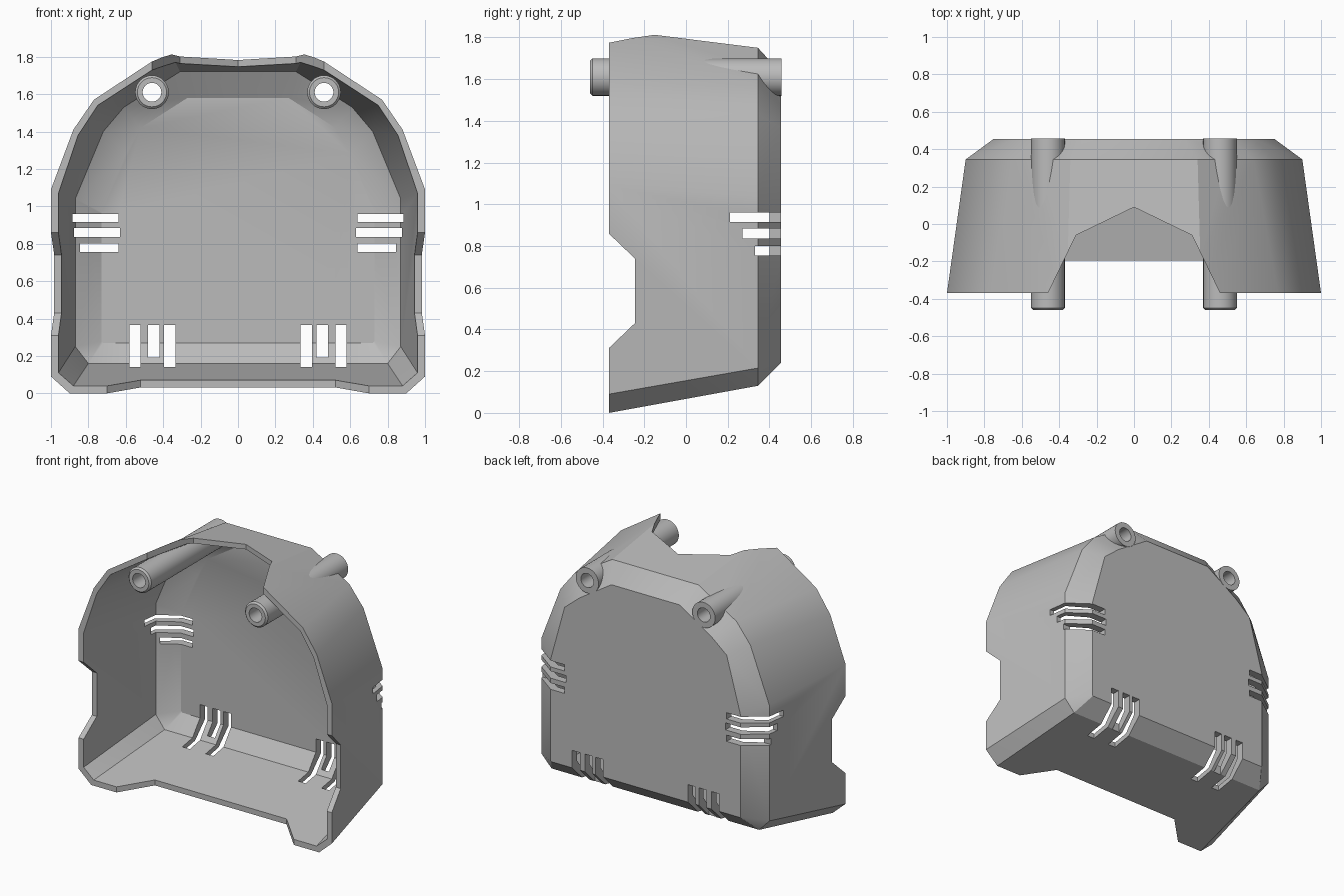
import bpy, bmesh, math
from mathutils import Matrix

cube = bpy.data.objects.get("Cube")
if cube:
    bpy.data.objects.remove(cube)

grey = bpy.data.materials.new("plain_grey")
grey.use_nodes = True
COLOR = (0.5, 0.5, 0.5, 1)
grey.diffuse_color = COLOR
grey.node_tree.nodes["Principled BSDF"].inputs["Base Color"].default_value = COLOR


def make(name, bm):
    bmesh.ops.recalc_face_normals(bm, faces=bm.faces)
    mesh = bpy.data.meshes.new(name)
    bm.to_mesh(mesh)
    bm.free()
    mesh.materials.append(grey)
    ob = bpy.data.objects.new(name, mesh)
    bpy.context.collection.objects.link(ob)
    return ob


def loft(name, rings):
    """Closed solid through rings of 3D points with equal counts."""
    bm = bmesh.new()
    loops = [[bm.verts.new(p) for p in ring] for ring in rings]
    n = len(loops[0])
    for a, b in zip(loops, loops[1:]):
        for i in range(n):
            j = (i + 1) % n
            bm.faces.new((a[i], a[j], b[j], b[i]))
    bmesh.ops.triangulate(bm, faces=bm.faces[:])
    bm.faces.new(loops[0])
    bm.faces.new(loops[-1])
    return make(name, bm)


def section(y, half, floor_y=None):
    """Mirror a right-hand outline (bottom to top) into a full ring at y."""
    full = half + [(-x, z) for x, z in reversed(half)]
    return [(x, y, z) for x, z in full]


def prism_z(name, pts, z0, z1):
    return loft(name, [[(x, y, z) for x, y in pts] for z in (z0, z1)])


def box(name, x, y, z):
    pts = [(x[0], y[0]), (x[1], y[0]), (x[1], y[1]), (x[0], y[1])]
    return prism_z(name, pts, *z)


def cut(target, cutter):
    mod = target.modifiers.new("cut", 'BOOLEAN')
    mod.operation = 'DIFFERENCE'
    mod.solver = 'EXACT'
    mod.object = cutter
    cutter.hide_render = True
    bpy.context.view_layer.objects.active = target
    bpy.ops.object.modifier_apply(modifier=mod.name)
    bpy.data.objects.remove(cutter)


# Outer body: front rim, rear shoulder, chamfered back
FRONT, BACK = -0.37, 0.455
shell = loft("housing_shell", [
    section(FRONT, [(.90, 0), (1, .09), (1, 1.09), (.88, 1.41), (.77, 1.57), (.36, 1.84)]),
    section(.345, [(.82, .13), (.90, .215), (.90, 1.04), (.75, 1.43), (.64, 1.57), (.34, 1.75)]),
    section(BACK, [(.745, .24), (.75, .245), (.75, .97), (.64, 1.37), (.52, 1.47), (.27, 1.63)]),
])

# Hollow interior, open at the front
rim = [(.88, .04), (.96, .11), (.96, 1.07), (.855, 1.38), (.75, 1.54), (.35, 1.80)]
cut(shell, loft("cavity", [
    section(-0.6, rim),
    section(FRONT, rim),
    section(.315, [(.80, .16), (.87, .25), (.87, 1.04), (.72, 1.40), (.61, 1.53), (.31, 1.72)]),
    section(.40, [(.72, .27), (.73, .28), (.73, .97), (.60, 1.28), (.52, 1.42), (.27, 1.58)]),
]))

# Front edge cut-outs in the roof and the floor
roof = [(.57, -.6), (.46, FRONT), (.31, -.06), (0, .09), (-.31, -.06), (-.46, FRONT), (-.57, -.6)]
cut(shell, prism_z("roof_cut", roof, 1.62, 2.2))
floor = [(.94, -.6), (.70, FRONT), (.52, -.195), (-.52, -.195), (-.70, FRONT), (-.94, -.6)]
cut(shell, prism_z("floor_cut", floor, -.3, .25))

# Notches in the front edge of the side walls
notch = [(-.6, 1.08), (-.245, .74), (-.245, .43), (-.6, .09)]
cut(shell, loft("side_notch", [[(x, y, z) for y, z in notch] for x in (-1.3, 1.3)]))

# Vent slots around the rear corners and the lower rear edge
side_slots = [(.64, .21, .915, .96), (.63, .27, .835, .885), (.64, .33, .755, .80)]
floor_slots = [(.335, .20), (.42, .34), (.52, .20)]
POST_X, POST_Z, POST_R, HOLE_R = .46, 1.61, .09, .05


def mirrored(a, b, s):
    return sorted((a * s, b * s))


for s in (-1, 1):
    for x, y, z0, z1 in side_slots:
        cut(shell, box("side_slot", mirrored(x, 1.2, s), (y, .7), (z0, z1)))
    for x, y in floor_slots:
        cut(shell, box("floor_slot", mirrored(x, x + .06, s), (y, .7), (-.2, .365)))
    # Screw hole through the back wall
    bm = bmesh.new()
    bmesh.ops.create_cone(bm, cap_ends=True, segments=32, radius1=HOLE_R + .01,
                          radius2=HOLE_R + .01, depth=2,
                          matrix=Matrix.Translation((s * POST_X, 0, POST_Z))
                          @ Matrix.Rotation(math.pi / 2, 4, 'X'))
    cut(shell, make("hole", bm))


# Hollow screw posts, turned from a small profile
def screw_post(name, x):
    tip, end, seg = -.46, BACK + .002, 32
    profile = [(HOLE_R, tip), (POST_R - .012, tip), (POST_R, tip + .012), (POST_R, end), (HOLE_R, end)]
    bm = bmesh.new()
    rings = []
    for i in range(seg):
        a = math.tau * i / seg
        rings.append([bm.verts.new((x + r * math.cos(a), y, POST_Z + r * math.sin(a)))
                      for r, y in profile])
    for i in range(seg):
        a, b = rings[i], rings[(i + 1) % seg]
        for k in range(len(profile)):
            m = (k + 1) % len(profile)
            bm.faces.new((a[k], a[m], b[m], b[k]))
    return make(name, bm)


parts = [shell, screw_post("right_screw_post", -POST_X), screw_post("left_screw_post", POST_X)]

# Smooth shading with sharp edges kept
bpy.ops.object.select_all(action='DESELECT')
for ob in parts:
    ob.select_set(True)
bpy.context.view_layer.objects.active = shell
bpy.ops.object.shade_smooth_by_angle(angle=math.radians(30))
